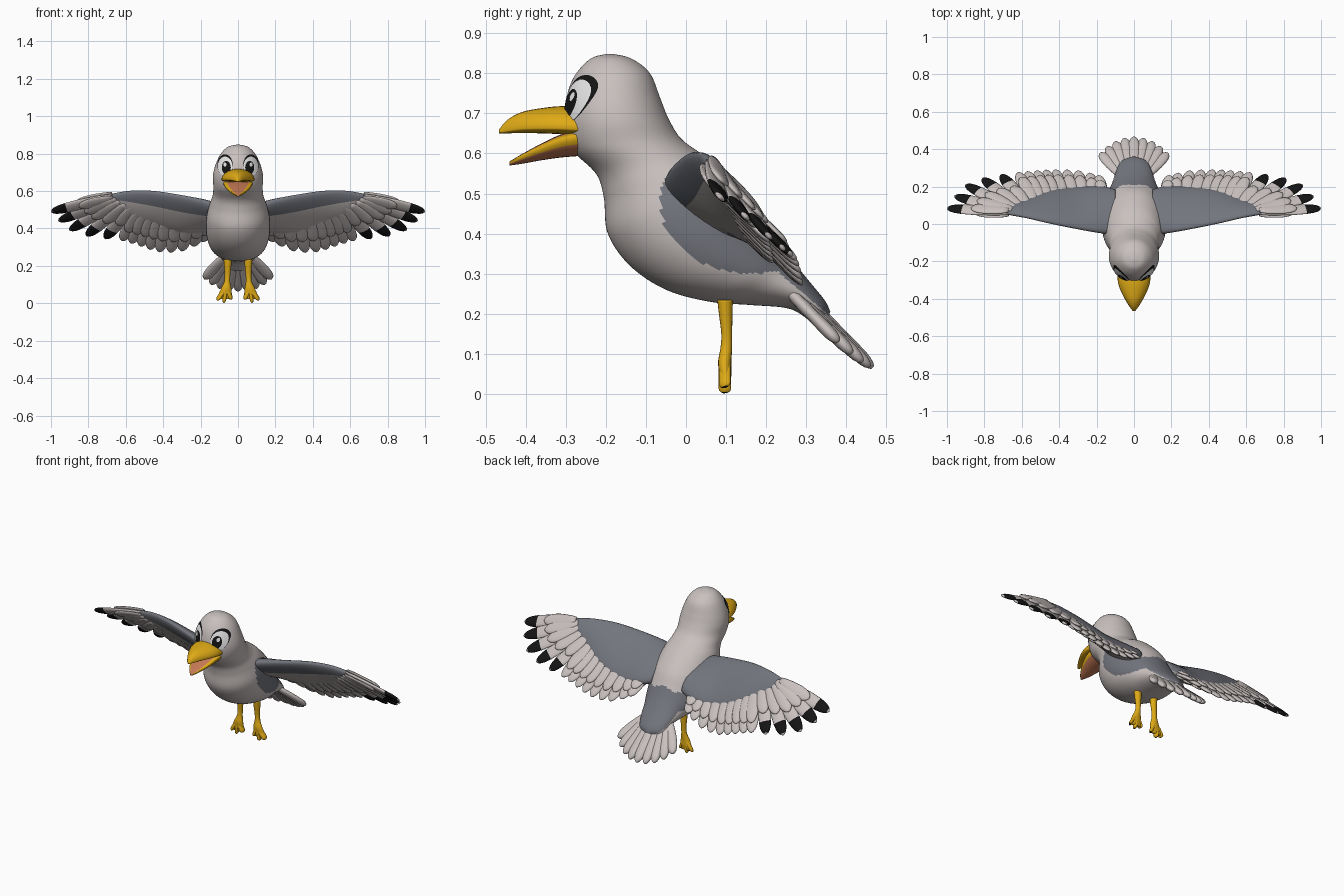
import bpy, bmesh, math
from mathutils import Vector
from mathutils.bvhtree import BVHTree

if "Cube" in bpy.data.objects:
    bpy.data.objects.remove(bpy.data.objects["Cube"])


def material(name, rgb):
    m = bpy.data.materials.new(name)
    m.use_nodes = True
    m.diffuse_color = (*rgb, 1)
    m.node_tree.nodes["Principled BSDF"].inputs["Base Color"].default_value = (*rgb, 1)
    return m


WHITE, GREY, BLACK, YELLOW, SALMON, EYE = range(6)
PALETTE = [material("plumage white", (.58, .53, .515)),
           material("mantle grey", (.17, .178, .205)),
           material("feather black", (.007, .007, .007)),
           material("beak yellow", (.73, .40, .008)),
           material("mouth salmon", (.55, .19, .09)),
           material("eye white", (.8, .8, .8))]


def finish(bm, name):
    bmesh.ops.recalc_face_normals(bm, faces=bm.faces)
    for f in bm.faces:
        f.smooth = True
    me = bpy.data.meshes.new(name)
    bm.to_mesh(me)
    bm.free()
    for m in PALETTE:
        me.materials.append(m)
    ob = bpy.data.objects.new(name, me)
    bpy.context.collection.objects.link(ob)
    return ob


def spline(keys, u):
    """Smooth interpolation through a list of equal-length tuples."""
    n = len(keys) - 1
    i = min(int(u), n - 1)
    t = u - i
    p = [keys[max(0, min(n, i + k))] for k in (-1, 0, 1, 2)]
    return [b + .5 * t * (c - a + t * (2 * a - 5 * b + 4 * c - d + t * (3 * (b - c) + d - a)))
            for a, b, c, d in zip(*p)]


def ring(p1, p2, side, bias=.5, n=16):
    """Egg-shaped ring through p1 and p2, with half width vector side."""
    mid = p2.lerp(p1, bias)
    pts = []
    for j in range(n):
        a = 2 * math.pi * j / n
        c = math.cos(a)
        end = p1 if c > 0 else p2
        pts.append(mid + (end - mid) * abs(c) + side * math.sin(a))
    return pts


def skin(bm, rings, mat):
    """Closed skin over rings; mat(step, angle) gives the colour."""
    n = len(rings[0])
    rows = [[bm.verts.new(p) for p in r] for r in rings]
    for k, (a, b) in enumerate(zip(rows, rows[1:])):
        for j in range(n):
            f = bm.faces.new((a[j], a[(j + 1) % n], b[(j + 1) % n], b[j]))
            f.material_index = mat(k / (len(rows) - 1), 2 * math.pi * (j + .5) / n)
    bm.faces.new(rows[0]).material_index = mat(0, 0)
    bm.faces.new(rows[-1]).material_index = mat(1, 0)


def loft(bm, keys, mat, steps, bias=.5, n=16):
    """Sections are (y1, z1, y2, z2, half width, centre x)."""
    rings = []
    for k in range(steps + 1):
        y1, z1, y2, z2, w, x = spline(keys, k * (len(keys) - 1) / steps)
        rings.append(ring(Vector((x, y1, z1)), Vector((x, y2, z2)), Vector((w, 0, 0)), bias, n))
    skin(bm, rings, mat)


BACK = Vector((0, .7, .7))
SHAPE = ((0, .45), (.15, .7), (.4, .92), (.56, 1), (.62, 1), (.75, .97),
         (.86, .84), (.93, .65), (.975, .4), (1, .1))


def feather(bm, root, tip, width, thick, mat=lambda t, a: WHITE, lift=0):
    d = (tip - root).normalized()
    n = (BACK - d * BACK.dot(d)).normalized()
    across = d.cross(n)
    rings = []
    for t, w in SHAPE:
        c = root.lerp(tip, t) + n * lift
        rings.append(ring(c + across * width * w, c - across * width * w,
                          n * thick * min(1, w + .2), n=12))
    skin(bm, rings, mat)


# Body and head in one skin
body_keys = [(y1, z1, y2, z2, w, 0) for y1, z1, y2, z2, w in (
    (-.2, .848, -.18, .848, .01), (-.24, .835, -.135, .836, .056),
    (-.28, .79, -.09, .80, .095), (-.3, .73, -.065, .74, .122),
    (-.303, .67, -.045, .69, .134), (-.285, .61, -.015, .64, .132),
    (-.225, .55, .03, .605, .135), (-.205, .49, .08, .575, .15),
    (-.195, .40, .13, .53, .168), (-.14, .32, .175, .48, .172),
    (-.05, .26, .21, .42, .162), (.06, .23, .24, .37, .143),
    (.16, .222, .265, .335, .118), (.26, .212, .3, .29, .096),
    (.32, .175, .345, .235, .07), (.345, .175, .36, .205, .02))]
bm = bmesh.new()
loft(bm, body_keys, lambda t, a: WHITE, 110, n=96)
for f in bm.faces:
    x, y, z = f.calc_center_median()
    flank = ((y - .16) / .225) ** 2 + ((z - .48) / .18) ** 2 < 1
    rump = y > .2 and z > .5 - .85 * y
    saddle = z > .4 and (x / .148) ** 4 + (max(y, 0) / .21) ** 4 < 1
    if (flank or rump) and not saddle:
        f.material_index = GREY
bm.normal_update()
head_tree = BVHTree.FromBMesh(bm)
finish(bm, "body")


# Eyes: thin layers wrapped on the head
def eye_layer(bm, cx, cz, rx, rz, lift, colour):
    def point(r, j):
        a = 2 * math.pi * j / 28
        x, z = cx + rx * r * math.cos(a), cz + rz * r * math.sin(a)
        hit, nor = head_tree.ray_cast(Vector((x, -1, z)), Vector((0, 1, 0)))[:2]
        if nor.y > 0:
            nor = -nor
        return bm.verts.new(hit + nor * lift)
    rows = [[point(r / 5, j) for j in range(28)] for r in range(1, 6)]
    bm.faces.new(rows[0]).material_index = colour
    for a, b in zip(rows, rows[1:]):
        for j in range(28):
            k = (j + 1) % 28
            bm.faces.new((a[j], b[j], b[k], a[k])).material_index = colour


for s, side in ((1, "left"), (-1, "right")):
    bm = bmesh.new()
    eye_layer(bm, s * .068, .738, .041, .057, .002, BLACK)
    eye_layer(bm, s * .067, .732, .038, .051, .004, EYE)
    eye_layer(bm, s * .06, .725, .023, .034, .006, BLACK)
    eye_layer(bm, s * .066, .74, .008, .011, .008, EYE)
    finish(bm, side + "_eye")

# Beak
bm = bmesh.new()
loft(bm, [(y, t, y, b, w, 0) for y, t, b, w in (
    (-.26, .715, .645, .088), (-.31, .718, .648, .086), (-.36, .713, .65, .07),
    (-.41, .703, .651, .044), (-.445, .684, .65, .022), (-.466, .66, .65, .006))],
    lambda t, a: YELLOW, 20, bias=.2, n=28)
finish(bm, "upper_beak")
bm = bmesh.new()
loft(bm, [(y, t, y, b, w, 0) for y, t, b, w in (
    (-.26, .66, .594, .08), (-.31, .648, .59, .074), (-.36, .625, .583, .058),
    (-.41, .598, .574, .032), (-.44, .58, .57, .008))],
    lambda t, a: YELLOW if .85 < abs(math.pi - abs(a - math.pi)) < 1.95 else SALMON,
    20, bias=.8, n=28)
finish(bm, "lower_beak")

# Wing guides: leading and rear edge of the arm, feather roots and tips
arm = ((.10, -.05, .525, .18, .40, .05), (.18, -.045, .55, .2, .38, .046),
       (.30, -.025, .575, .2, .37, .038), (.45, .005, .598, .18, .41, .033),
       (.57, .033, .6, .14, .46, .026), (.65, .048, .588, .105, .515, .02),
       (.70, .055, .575, .075, .555, .008))
roots = ((.16, .07, .47), (.26, .08, .48), (.37, .08, .50), (.45, .08, .51),
         (.52, .08, .52), (.56, .08, .53), (.6, .077, .54), (.63, .072, .553),
         (.65, .068, .563), (.67, .062, .573))
tips = ((.19, .26, .33), (.3, .285, .28), (.42, .29, .275), (.52, .285, .305),
        (.62, .275, .335), (.71, .265, .345), (.81, .245, .36), (.90, .21, .39),
        (.96, .15, .44), (1.0, .085, .49))
slots = [i / 2 for i in range(9)] + [5, 6, 7, 8, 9]


def flight_colour(t, a):
    return BLACK if .55 < t < .88 else WHITE


for s, side in ((1, "left"), (-1, "right")):
    # Arm: grey above, pale behind the leading edge below
    bm = bmesh.new()
    rings = []
    for k in range(31):
        x, y1, z1, y2, z2, w = spline(arm, k * (len(arm) - 1) / 30)
        rings.append(ring(Vector((s * x, y1, z1)), Vector((s * x, y2, z2)), BACK * w, n=32))
    skin(bm, rings, lambda t, a: WHITE if 1.35 * math.pi > a - .0 > math.pi
         or math.pi < a < 1.62 * math.pi else GREY)
    finish(bm, side + "_wing_arm")

    # Flight feathers with shorter rows above and below
    rows = {n: bmesh.new() for n in ("flight_feathers", "upper_coverts", "under_coverts")}
    for u in slots:
        root, tip = (Vector((s * p[0], p[1], p[2])) for p in (spline(roots, u), spline(tips, u)))
        outer = u > 4
        feather(rows["flight_feathers"], root, tip, .037, .011,
                flight_colour if outer else lambda t, a: WHITE)
        feather(rows["upper_coverts"], root, root.lerp(tip, .6 if outer else .82),
                .036, .009, lift=.015)
        feather(rows["under_coverts"], root, root.lerp(tip, .55 if outer else .7),
                .036, .009, lift=-.014)
    for n, row in rows.items():
        finish(row, side + "_" + n)

    # Leg, webbed foot and toes
    bm = bmesh.new()
    loft(bm, [(y1, z, y2, z, w, s * x) for y1, y2, z, w, x in (
        (.078, .117, .235, .022, .055), (.082, .116, .2, .019, .055),
        (.088, .115, .15, .015, .056), (.086, .115, .115, .016, .058),
        (.08, .113, .08, .027, .063), (.084, .113, .045, .036, .069),
        (.09, .108, .022, .036, .071))], lambda t, a: YELLOW, 24)
    for x, z in ((.034, .02), (.076, .002), (.112, .016)):
        feather(bm, Vector((s * .064, .097, .085)), Vector((s * x, .097, z)), .011, .016,
                lambda t, a: BLACK if t > .85 else YELLOW)
    finish(bm, side + "_leg")

# Tail fan
bm = bmesh.new()
for i in range(-4, 5):
    a = math.radians(i * 12.5)
    lift = .004 * (4 - abs(i)) - .008
    root = Vector((.07 * math.sin(a), .25, .275))
    tip = Vector((.235 * math.sin(a), .25 + .21 * math.cos(a), .275 - .215 * math.cos(a)))
    feather(bm, root, tip, .033, .016, lift=lift)
finish(bm, "tail_feathers")
